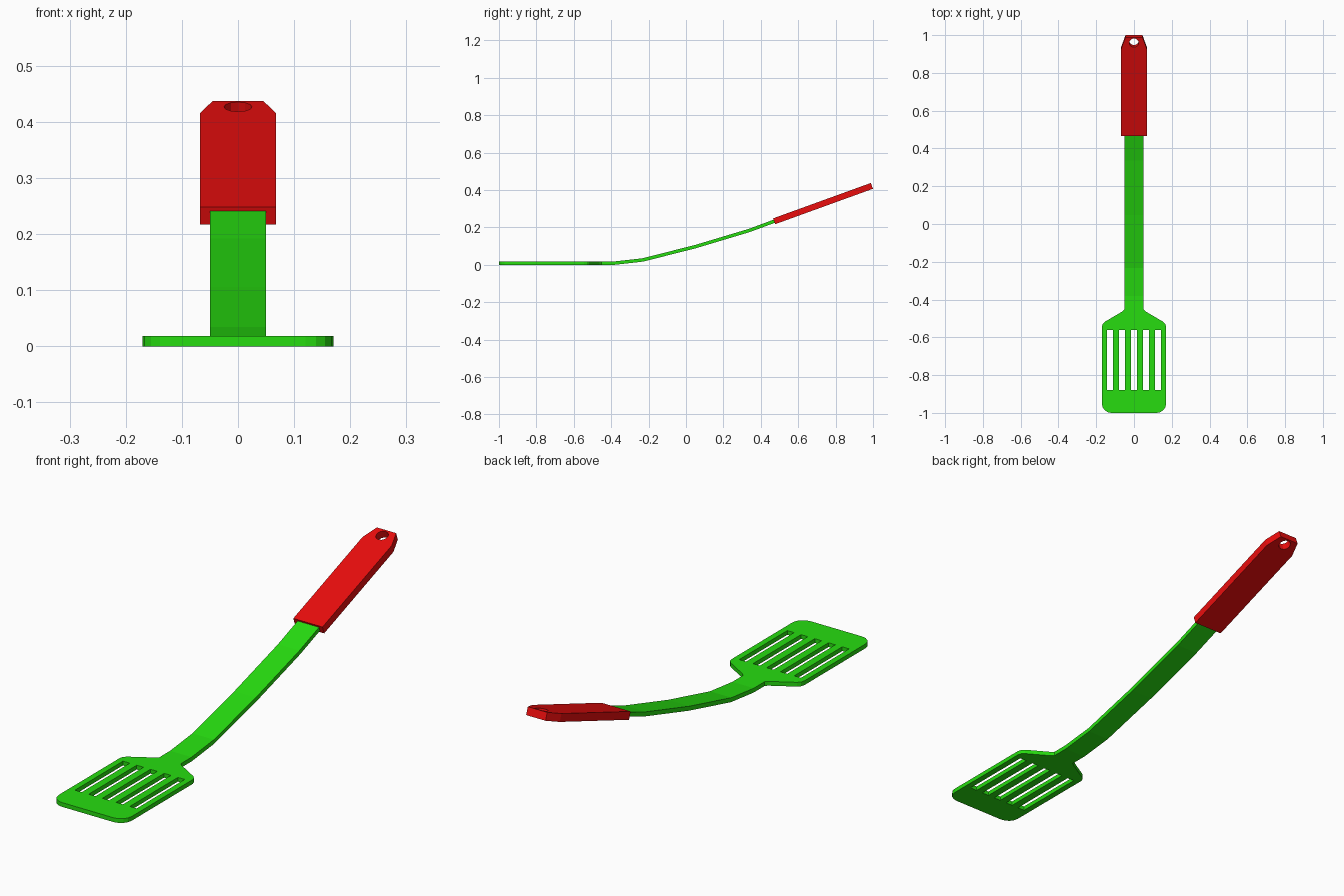
import bpy, bmesh
from math import sin, cos, pi, atan2, hypot
from mathutils import Vector

if "Cube" in bpy.data.objects:
    bpy.data.objects.remove(bpy.data.objects["Cube"])


def material(name, color):
    m = bpy.data.materials.new(name)
    m.diffuse_color = color
    m.use_nodes = True
    m.node_tree.nodes["Principled BSDF"].inputs["Base Color"].default_value = m.diffuse_color
    return m


def plate(name, half, holes, thickness, mat, bend, cuts=()):
    """Mirrored flat outline with holes, cut at stations, bent and thickened."""
    bm = bmesh.new()
    outline = half + [(-x, y) for x, y in reversed(half)]
    for loop in [outline] + holes:
        vs = [bm.verts.new((x, y, 0)) for x, y in loop]
        for i, v in enumerate(vs):
            bm.edges.new((v, vs[(i + 1) % len(vs)]))
    bmesh.ops.triangle_fill(bm, edges=bm.edges[:], use_beauty=True,
                            use_dissolve=False, normal=(0, 0, 1))
    for y in cuts:
        bmesh.ops.bisect_plane(bm, geom=bm.verts[:] + bm.edges[:] + bm.faces[:],
                               plane_co=(0, y, 0), plane_no=(0, 1, 0))
    for v in bm.verts:
        v.co = bend(v.co)
    bmesh.ops.recalc_face_normals(bm, faces=bm.faces[:])
    me = bpy.data.meshes.new(name)
    bm.to_mesh(me)
    bm.free()
    me.materials.append(mat)
    ob = bpy.data.objects.new(name, me)
    bpy.context.collection.objects.link(ob)
    mod = ob.modifiers.new("thickness", 'SOLIDIFY')
    mod.thickness = thickness
    mod.offset = 0
    mod.use_even_offset = True
    return ob


def arc(cx, cy, r, a0, a1, n):
    return [(cx + r * cos(a0 + (a1 - a0) * i / n),
             cy + r * sin(a0 + (a1 - a0) * i / n)) for i in range(n + 1)]


green = material("green", (0.02, 0.72, 0.005, 1))
red = material("red", (0.82, 0.004, 0.004, 1))

# Handle axis in the side view
start, end = Vector((0.471, 0.2325)), Vector((0.994, 0.422))
length = hypot(*(end - start))
ang = atan2(end.y - start.y, end.x - start.x)

# Blade and shaft: one slotted sheet following the side profile
profile = [(-1.0, 0.009), (-0.38, 0.009), (-0.23, 0.026), (0.05, 0.097),
           (0.34, 0.184), (0.471, 0.2325), (0.52, 0.2503)]


def side_bend(co):
    for (y0, z0), (y1, z1) in zip(profile, profile[1:]):
        if co.y <= y1 + 1e-5:
            return Vector((co.x, co.y, z0 + (z1 - z0) * (co.y - y0) / (y1 - y0)))
    return Vector((co.x, co.y, profile[-1][1]))


blade_half = arc(0.12, -0.945, 0.05, -pi / 2, 0, 4)
blade_half = [(x, y - 0.005) for x, y in blade_half]
blade_half += [(0.17, -0.545), (0.166, -0.53), (0.155, -0.518),
               (0.06, -0.462), (0.05, -0.452), (0.05, 0.52)]
slots = [[(c - 0.016, -0.88), (c + 0.016, -0.88), (c + 0.016, -0.56), (c - 0.016, -0.56)]
         for c in (i * 0.064 for i in range(-2, 3))]
plate("blade_and_shaft", blade_half, slots, 0.018, green, side_bend,
      [p[0] for p in profile[1:-1]])

# Handle: straight tapered grip with a hanging hole
grip_half = [(0.068, 0), (0.068, length - 0.066), (0.045, length)]
hole = arc(0, 0.525, 0.025, 0, 2 * pi, 12)[:-1]
plate("handle", grip_half, [hole], 0.033, red,
      lambda co: Vector((co.x, start.x + co.y * cos(ang), start.y + co.y * sin(ang))))
